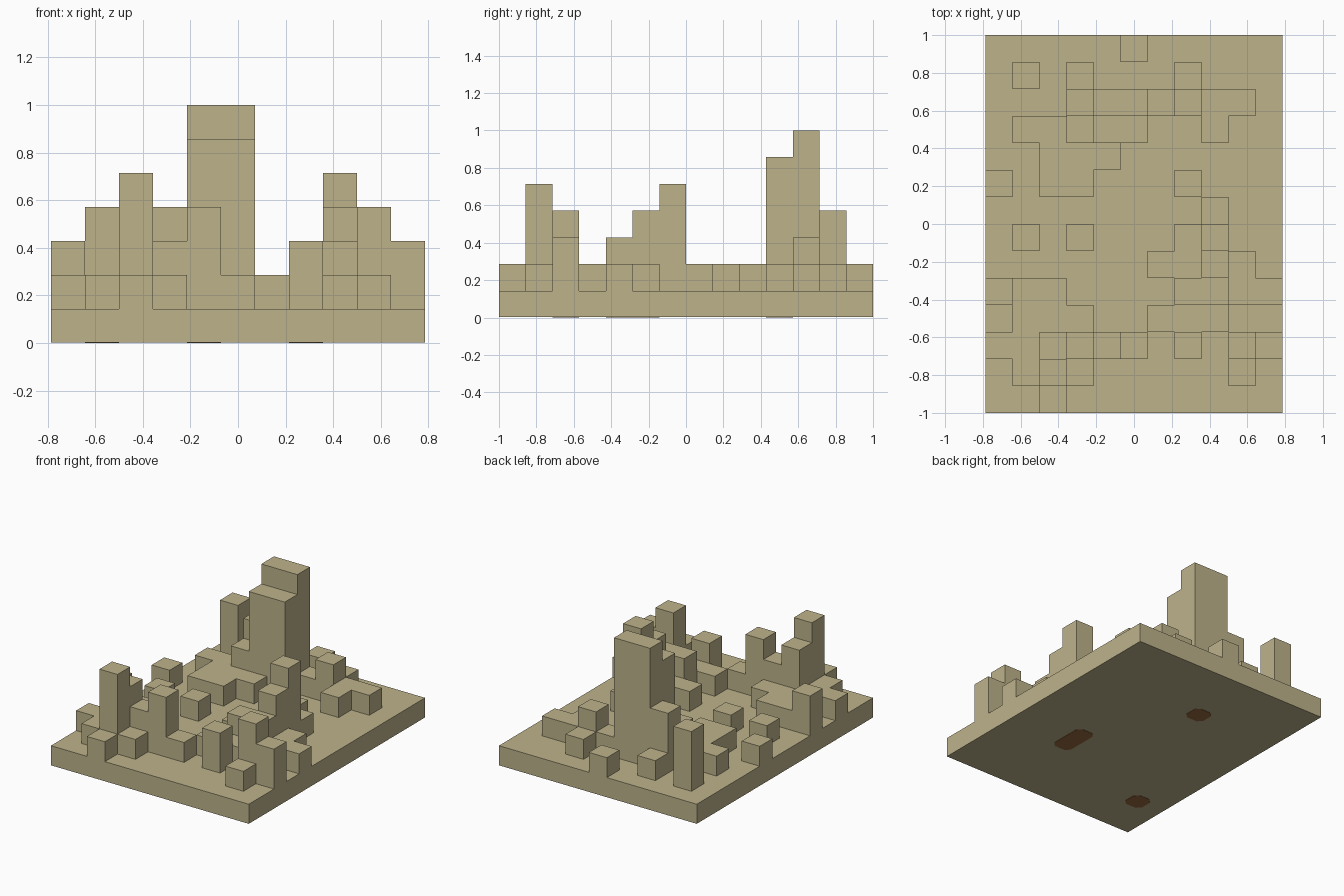
import bpy, bmesh
from mathutils import Matrix, Vector

if "Cube" in bpy.data.objects:
    bpy.data.objects.remove(bpy.data.objects["Cube"], do_unlink=True)

CELL = 1 / 7            # one grid square, also one storey
COLS, ROWS = 11, 14
STOREYS = ".sabcdef"    # letter position = height in cells, base included


def material(name, colour):
    mat = bpy.data.materials.new(name)
    mat.use_nodes = True
    mat.diffuse_color = colour
    mat.node_tree.nodes["Principled BSDF"].inputs["Base Color"].default_value = colour
    return mat


sand = material("sand", (0.51, 0.45, 0.26, 1))
brown = material("brown", (0.32, 0.14, 0.05, 1))


def finish(name, bm, mat):
    mesh = bpy.data.meshes.new(name)
    bm.to_mesh(mesh)
    bm.free()
    mesh.materials.append(mat)
    obj = bpy.data.objects.new(name, mesh)
    bpy.context.collection.objects.link(obj)
    return obj


def at(col, row, level):
    return Vector(((col - COLS / 2) * CELL, (row - ROWS / 2) * CELL, level * CELL))


def buildings(name, col0, row0, plan):
    """Raise a block from a plan, whose last line is the front row."""
    heights = {}
    for r, line in enumerate(reversed(plan.split())):
        for c, letter in enumerate(line):
            if letter != ".":
                heights[col0 + c, row0 + r] = STOREYS.index(letter)
    bm = bmesh.new()

    def quad(*points):
        bm.faces.new([bm.verts.new(at(*p)) for p in points])

    for (c, r), top in heights.items():
        corners = [(c, r), (c + 1, r), (c + 1, r + 1), (c, r + 1)]
        quad(*[(x, y, top) for x, y in corners])
        # walls only where the neighbour is lower
        for k, (dx, dy) in enumerate([(0, -1), (1, 0), (0, 1), (-1, 0)]):
            low = heights.get((c + dx, r + dy), 1)
            a, b = corners[k], corners[(k + 1) % 4]
            for z in range(low, top):
                quad((*a, z), (*b, z), (*b, z + 1), (*a, z + 1))
    bmesh.ops.remove_doubles(bm, verts=bm.verts, dist=0.001)
    bmesh.ops.dissolve_limit(bm, angle_limit=0.02, verts=bm.verts, edges=bm.edges)
    return finish(name, bm, sand)


def box(name, low, high, mat, cut=0):
    """Box between two corners, with optional cut upright edges."""
    bm = bmesh.new()
    size = high - low
    bmesh.ops.create_cube(bm, size=1, matrix=Matrix.Translation((low + high) / 2)
                          @ Matrix.Diagonal((*size, 1)))
    if cut:
        upright = [e for e in bm.edges
                   if abs(e.verts[0].co.z - e.verts[1].co.z) > size.z / 2]
        bmesh.ops.bevel(bm, geom=upright, offset=cut, segments=1, affect="EDGES")
    return finish(name, bm, mat)


# Base slab, just clear of the ground so the plugs stand proud
lift = Vector((0, 0, 0.002))
box("base_slab", at(0, 0, 0) + lift, at(COLS, ROWS, 1), sand)

# Plugs on the underside
for name, col, row, depth in [("front_plug", 1, 2, 1), ("long_plug", 7, 4, 2),
                              ("back_plug", 4, 10, 1)]:
    box(name, at(col, row, 0), at(col + 1, row + depth, 0) + lift * 4, brown, cut=0.03)

# Main tower with the low buildings around it
buildings("main_tower_block", 1, 8, """
    ..a...a..
    ..cffabaa
    aabee..a.
    .aaa.....
    .aa......""")

# Stepped block on the +x side
buildings("stepped_block", 6, 1, """
    ..a..
    .ad..
    aaca.
    .bbaa
    aaa..
    .b.cb
    ...a.""")

# Block at the front corner
buildings("corner_block", 0, 0, """
    baa...
    .aaa..
    aacbca
    .ada..
    ..a...""")

# Free-standing buildings
buildings("back_pillar", 1, 12, "c")
for name, col, row in [("back_hut", 5, 13), ("edge_hut", 0, 8), ("inner_hut", 7, 8),
                       ("middle_hut", 1, 6), ("centre_hut", 3, 6)]:
    buildings(name, col, row, "a")
